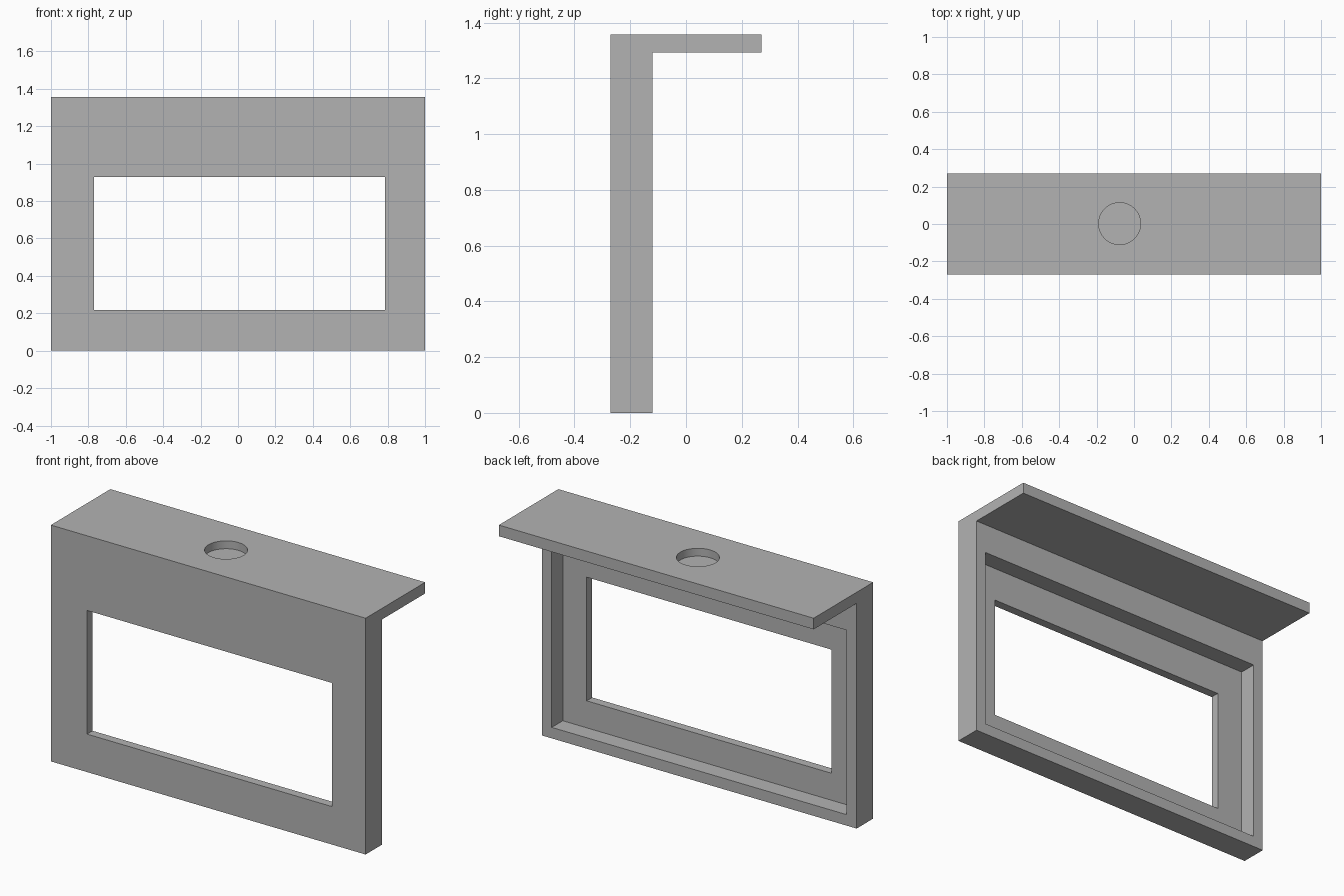
import bpy
import bmesh
from mathutils import Matrix, Vector

cube = bpy.data.objects.get("Cube")
if cube:
    bpy.data.objects.remove(cube, do_unlink=True)

# Single plain grey finish
grey = bpy.data.materials.new("plain grey")
grey.use_nodes = True
colour = (0.45, 0.45, 0.45, 1)
grey.diffuse_color = colour
grey.node_tree.nodes["Principled BSDF"].inputs["Base Color"].default_value = colour


def add_object(name, bm):
    mesh = bpy.data.meshes.new(name)
    bm.to_mesh(mesh)
    bm.free()
    mesh.materials.append(grey)
    obj = bpy.data.objects.new(name, mesh)
    bpy.context.collection.objects.link(obj)
    return obj


def box(name, low, high):
    low, high = Vector(low), Vector(high)
    bm = bmesh.new()
    bmesh.ops.create_cube(bm, size=1, matrix=Matrix.Translation((low + high) / 2)
                          @ Matrix.Diagonal((high - low).to_4d()))
    return add_object(name, bm)


def cut(target, cutter):
    cutter.hide_render = True
    cutter.hide_set(True)
    mod = target.modifiers.new(cutter.name, "BOOLEAN")
    mod.operation = "DIFFERENCE"
    mod.solver = "EXACT"
    mod.object = cutter
    bpy.context.view_layer.objects.active = target
    bpy.ops.object.modifier_apply(modifier=mod.name)
    bpy.data.objects.remove(cutter, do_unlink=True)


# L-shaped body: upright panel with a shelf running back from its top edge
profile = [(-0.27, 0), (-0.12, 0), (-0.12, 1.293), (0.27, 1.293), (0.27, 1.357), (-0.27, 1.357)]
bm = bmesh.new()
face = bm.faces.new([bm.verts.new((-1, y, z)) for y, z in profile])
swept = bmesh.ops.extrude_face_region(bm, geom=[face])["geom"]
bmesh.ops.translate(bm, vec=(2, 0, 0),
                    verts=[v for v in swept if isinstance(v, bmesh.types.BMVert)])
bmesh.ops.recalc_face_normals(bm, faces=bm.faces)
frame = add_object("panel_and_shelf", bm)

# Shallow tray in the back, then the window through the thin front skin
cut(frame, box("back_recess", (-0.937, -0.22, 0.063), (0.937, 0, 1.122)))
cut(frame, box("window_opening", (-0.77, -0.4, 0.218), (0.785, -0.15, 0.928)))

# Blind round socket in the shelf
bm = bmesh.new()
bmesh.ops.create_cone(bm, cap_ends=True, segments=64, radius1=0.112, radius2=0.112, depth=0.2,
                      matrix=Matrix.Translation((-0.077, 0.002, 1.412)))
cut(frame, add_object("shelf_socket", bm))

# Crisp edges, smooth socket wall
bpy.ops.object.select_all(action="DESELECT")
frame.select_set(True)
bpy.context.view_layer.objects.active = frame
bpy.ops.object.shade_smooth_by_angle()
